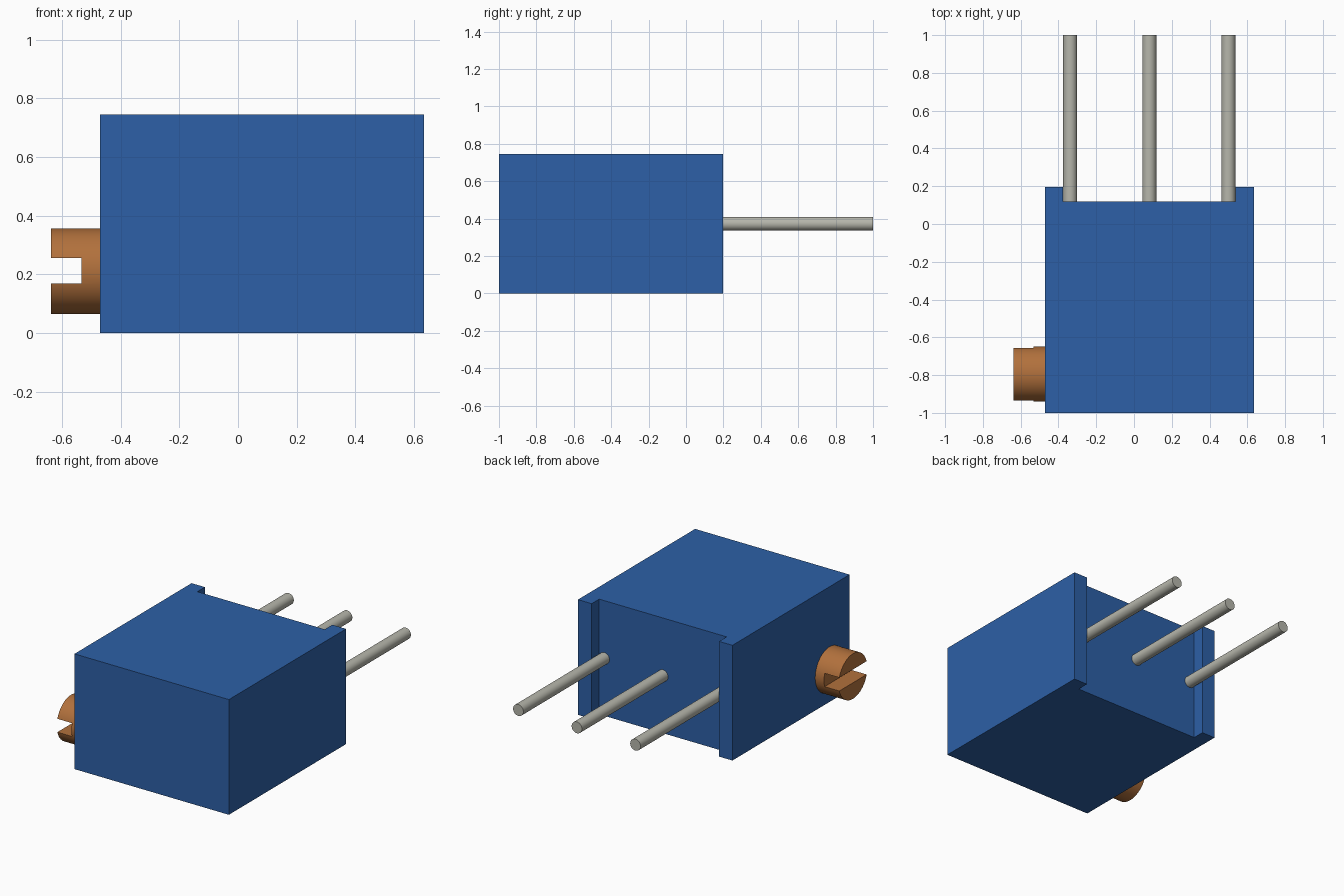
import bpy, bmesh, math
from mathutils import Matrix, Vector

old = bpy.data.objects.get("Cube")
if old:
    bpy.data.objects.remove(old, do_unlink=True)


def material(name, rgb):
    m = bpy.data.materials.new(name)
    m.use_nodes = True
    m.diffuse_color = (*rgb, 1)
    bsdf = next(n for n in m.node_tree.nodes if n.type == 'BSDF_PRINCIPLED')
    bsdf.inputs["Base Color"].default_value = (*rgb, 1)
    return m


BLUE = material("blue plastic", (0.026, 0.117, 0.385))
BRASS = material("copper brown", (0.445, 0.165, 0.046))
STEEL = material("pin grey", (0.47, 0.47, 0.41))


def finish(bm, name, mat):
    bmesh.ops.recalc_face_normals(bm, faces=bm.faces)
    me = bpy.data.meshes.new(name)
    bm.to_mesh(me)
    bm.free()
    ob = bpy.data.objects.new(name, me)
    bpy.context.collection.objects.link(ob)
    me.materials.append(mat)
    return ob


def activate(ob):
    bpy.ops.object.select_all(action='DESELECT')
    ob.select_set(True)
    bpy.context.view_layer.objects.active = ob


def rod(name, start, end, radius, sides, mat):
    """Capped cylinder between two points."""
    a, b = Vector(start), Vector(end)
    turn = (b - a).to_track_quat('Z', 'Y').to_matrix().to_4x4()
    bm = bmesh.new()
    bmesh.ops.create_cone(bm, cap_ends=True, segments=sides, radius1=radius,
                          radius2=radius, depth=(b - a).length,
                          matrix=Matrix.Translation((a + b) / 2) @ turn)
    return finish(bm, name, mat)


def smooth(ob):
    activate(ob)
    bpy.ops.object.shade_smooth_by_angle(angle=math.radians(35))


# Housing: plan outline with the recessed back, extruded upwards
outline = [(-0.47, -1), (0.635, -1), (0.635, 0.197), (0.537, 0.197),
           (0.537, 0.12), (-0.375, 0.12), (-0.375, 0.197), (-0.47, 0.197)]
bm = bmesh.new()
base = bm.faces.new([bm.verts.new((x, y, 0)) for x, y in outline])
top = bmesh.ops.extrude_face_region(bm, geom=[base])["geom"]
bmesh.ops.translate(bm, vec=(0, 0, 0.745),
                    verts=[v for v in top if isinstance(v, bmesh.types.BMVert)])
finish(bm, "housing", BLUE)

# Three terminal pins out of the back recess
for name, x in (("right_pin", -0.338), ("middle_pin", 0.081), ("left_pin", 0.5)):
    smooth(rod(name, (x, 0.11, 0.373), (x, 1, 0.373), 0.037, 32, STEEL))

# Adjusting screw on the right side, with a slot cut across its head
screw = rod("adjusting_screw", (-0.46, -0.795, 0.211), (-0.638, -0.795, 0.211),
            0.146, 64, BRASS)
bm = bmesh.new()
bmesh.ops.create_cube(bm, size=1, matrix=Matrix.Translation((-0.633, -0.795, 0.212))
                      @ Matrix.Diagonal((0.2, 0.5, 0.086, 1)))
cutter = finish(bm, "slot_cutter", BRASS)
cutter.hide_render = True
cut = screw.modifiers.new("slot", 'BOOLEAN')
cut.operation, cut.solver, cut.object = 'DIFFERENCE', 'EXACT', cutter
activate(screw)
bpy.ops.object.modifier_apply(modifier="slot")
bpy.data.objects.remove(cutter, do_unlink=True)
smooth(screw)
